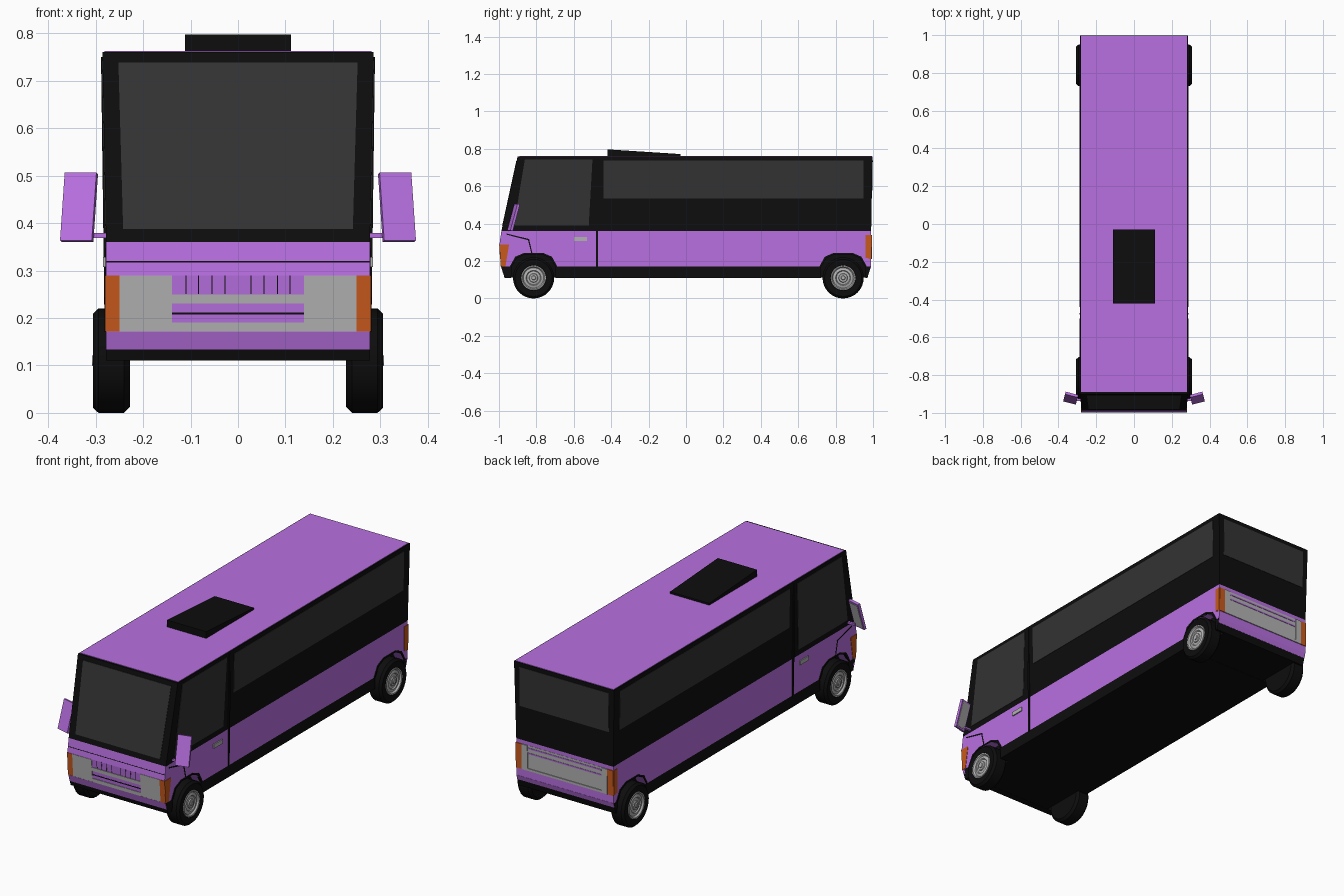
import bpy, bmesh, math
from mathutils import Matrix, Vector

if "Cube" in bpy.data.objects:
    bpy.data.objects.remove(bpy.data.objects["Cube"])


def material(name, r, g, b):
    m = bpy.data.materials.new(name)
    m.diffuse_color = (r, g, b, 1)
    m.use_nodes = True
    m.node_tree.nodes["Principled BSDF"].inputs["Base Color"].default_value = m.diffuse_color
    return m


PURPLE = material("purple_paint", 0.48, 0.16, 0.75)
BLACK = material("black_trim", 0.004, 0.004, 0.004)
GLASS = material("dark_glass", 0.033, 0.033, 0.033)
ORANGE = material("orange_lens", 0.58, 0.10, 0.012)
GREY = material("grey_metal", 0.45, 0.45, 0.45)


def lerp(table, z):
    for (z0, v0), (z1, v1) in zip(table, table[1:]):
        if z <= z1:
            return v0 + (v1 - v0) * (z - z0) / (z1 - z0)
    return table[-1][1]


# Body surface positions as functions of height
def side_x(z): return lerp([(0, 0.278), (0.36, 0.278), (0.77, 0.286)], z)
def front_y(z): return lerp([(0.11, -0.97), (0.17, -0.988), (0.29, -0.997), (0.36, -0.987), (0.76, -0.9)], z)
def rear_y(z): return lerp([(0.11, 0.97), (0.17, 0.988), (0.36, 0.99), (0.76, 0.997)], z)


def finish(bm, name, mat):
    bmesh.ops.recalc_face_normals(bm, faces=bm.faces)
    me = bpy.data.meshes.new(name)
    bm.to_mesh(me)
    bm.free()
    me.materials.append(mat)
    ob = bpy.data.objects.new(name, me)
    bpy.context.collection.objects.link(ob)
    return ob


def solid(name, loops, mat):
    """Prisms, each between two matching point loops."""
    bm = bmesh.new()
    for a, b in loops:
        va, vb = [bm.verts.new(p) for p in a], [bm.verts.new(p) for p in b]
        bm.faces.new(va)
        bm.faces.new(vb[::-1])
        for i in range(len(va)):
            j = (i + 1) % len(va)
            bm.faces.new((va[i], vb[i], vb[j], va[j]))
    return finish(bm, name, mat)


def across(name, yz, mat, half=None):
    """Side profile extruded over the full width."""
    w = [half or side_x(z) for y, z in yz]
    return solid(name, [([(x, y, z) for x, (y, z) in zip(w, yz)],
                         [(-x, y, z) for x, (y, z) in zip(w, yz)])], mat)


def side(name, yz, mat, out=0.002):
    """Thin panel on both body sides."""
    loops = []
    for s in (1, -1):
        loops.append(([(s * (side_x(z) + out), y, z) for y, z in yz],
                      [(s * (side_x(z) - 0.01), y, z) for y, z in yz]))
    return solid(name, loops, mat)


def end(name, rects, mat, surface=front_y, out=0.002):
    """Thin panels (x0, x1, z0, z1) on the front or rear face."""
    s = -1 if surface is front_y else 1
    loops = []
    for x0, x1, z0, z1 in rects:
        xz = [(x0, z0), (x1, z0), (x1, z1), (x0, z1)]
        loops.append(([(x, surface(z) + s * out, z) for x, z in xz],
                      [(x, surface(z) - s * 0.012, z) for x, z in xz]))
    return solid(name, loops, mat)


def rect(y0, y1, z0, z1):
    return [(y0, z0), (y1, z0), (y1, z1), (y0, z1)]


def both(x0, x1, z0, z1):
    return [(x0, x1, z0, z1), (-x1, -x0, z0, z1)]


# Lower body with wheel arch notches, black sills and inner floor
AXLES = (-0.815, 0.84)
ARCH = [(-0.117, 0.17), (-0.09, 0.215), (-0.045, 0.236), (0.045, 0.236), (0.09, 0.215), (0.117, 0.17)]
lower = [(front_y(0.17), 0.17)]
for c in AXLES:
    lower += [(c + y, z) for y, z in ARCH]
lower += [(rear_y(0.17), 0.17), (rear_y(0.36), 0.36), (front_y(0.36), 0.36), (front_y(0.29), 0.29)]
across("lower_body", lower, PURPLE)
f, r = AXLES
across("front_sill", [(-0.97, 0.11), (f - 0.12, 0.11), (f - 0.117, 0.17), (front_y(0.17), 0.17)], BLACK)
across("middle_sill", rect(f + 0.117, r - 0.117, 0.11, 0.17), BLACK)
across("rear_sill", [(r + 0.12, 0.11), (0.97, 0.11), (rear_y(0.17), 0.17), (r + 0.117, 0.17)], BLACK)
across("floor_core", rect(-0.965, 0.965, 0.111, 0.35), BLACK, 0.225)

# Black arch lips
for tag, c in zip(("front", "rear"), AXLES):
    rim = [(c + y, z) for y, z in ARCH]
    lip = [(c + y * 1.09, z + (0.008 if z > 0.18 else 0)) for y, z in ARCH]
    side(tag + "_arch_lip", rim + lip[::-1], BLACK, 0.003)

# Upper cabin, roof and hatch
across("upper_cabin", [(front_y(0.36), 0.36), (rear_y(0.36), 0.36), (rear_y(0.76), 0.76), (front_y(0.76), 0.76)], BLACK)
across("roof_panel", rect(-0.89, 0.994, 0.75, 0.762), PURPLE, 0.281)
across("roof_hatch", [(-0.42, 0.755), (-0.03, 0.755), (-0.03, 0.772), (-0.42, 0.797)], BLACK, 0.112)

# Windows
side("cab_side_window", [(-0.92, 0.39), (-0.52, 0.39), (-0.5, 0.742), (-0.862, 0.742)], GLASS)
side("long_side_window", rect(-0.44, 0.948, 0.535, 0.738), GLASS)
loop = [(-0.242, 0.387), (0.242, 0.387), (0.252, 0.738), (-0.252, 0.738)]
solid("windscreen", [([(x, front_y(z) - 0.002, z) for x, z in loop],
                      [(x, front_y(z) + 0.01, z) for x, z in loop])], GLASS)
end("rear_window", [(-0.255, 0.255, 0.535, 0.738)], GLASS, rear_y)

# Door gap, crease and handle
side("door_gap", rect(-0.48, -0.47, 0.165, 0.75), BLACK, 0.003)
side("door_crease_top", [(-0.96, 0.347), (-0.96, 0.341), (-0.845, 0.312), (-0.84, 0.318)], BLACK, 0.001)
side("door_crease_front", [(-0.845, 0.314), (-0.827, 0.24), (-0.821, 0.24), (-0.839, 0.318)], BLACK, 0.001)
side("door_handle", rect(-0.6, -0.53, 0.307, 0.328), GREY, 0.006)

# Front face: lamps, grille, bumper
end("front_bumper", [(-0.278, 0.278, 0.134, 0.17)], PURPLE, out=0.001)
end("front_hood_crease", [(-0.277, 0.277, 0.317, 0.320)], BLACK, out=0.0005)
end("headlights", both(0.139, 0.25, 0.171, 0.289), GREY)
end("front_indicators", both(0.25, 0.279, 0.171, 0.289), ORANGE)
side("front_indicator_sides", [(-0.99, 0.172), (-0.965, 0.172), (-0.946, 0.289), (-0.997, 0.289)], ORANGE)
end("grille_bars", [(-0.139, 0.139, 0.171, 0.19), (-0.139, 0.139, 0.23, 0.249)], GREY, out=0.003)
end("grille_gap", [(-0.139, 0.139, 0.207, 0.212)], BLACK, out=0.001)
end("grille_slits", [(x - 0.001, x + 0.001, 0.25, 0.29)
                     for x in (-0.11, -0.083, -0.055, -0.027, 0.027, 0.055, 0.083, 0.11)], BLACK, out=0.001)

# Rear face: lamps, grey panel, bumper
end("rear_bumper", [(-0.278, 0.278, 0.145, 0.17)], PURPLE, rear_y, 0.001)
end("rear_panel", [(-0.245, 0.245, 0.21, 0.34)], GREY, rear_y, 0.001)
end("rear_panel_bars", [(-0.21, 0.21, 0.296, 0.303), (-0.21, 0.21, 0.322, 0.329)], PURPLE, rear_y, 0.003)
end("rear_panel_frame", both(0.212, 0.245, 0.21, 0.34) + [(-0.212, 0.212, 0.21, 0.222)], GREY, rear_y, 0.005)
end("rear_indicators", both(0.245, 0.279, 0.21, 0.34), ORANGE, rear_y, 0.004)
side("rear_indicator_sides", rect(0.96, 0.99, 0.215, 0.34), ORANGE)


# Mirrors: tilted purple housing, grey glass facing back, black stem
def box(name, size, mat, matrix):
    bm = bmesh.new()
    bmesh.ops.create_cube(bm, size=1)
    bmesh.ops.scale(bm, vec=size, verts=bm.verts)
    bmesh.ops.transform(bm, matrix=matrix, verts=bm.verts)
    return finish(bm, name, mat)


for tag, s in (("right", 1), ("left", -1)):
    pose = (Matrix.Translation((s * 0.335, -0.922, 0.433)) @ Matrix.Rotation(s * 0.25, 4, 'Z')
            @ Matrix.Rotation(-0.27, 4, 'X'))
    box(tag + "_mirror_housing", (0.069, 0.014, 0.148), PURPLE, pose)
    box(tag + "_mirror_glass", (0.055, 0.004, 0.13), GREY, pose @ Matrix.Translation((0, 0.0065, 0)))
    box(tag + "_mirror_stem", (0.05, 0.012, 0.01), PURPLE, Matrix.Translation((s * 0.29, -0.93, 0.374)))


# Wheels: lathed tyre and ringed rim
def lathe(name, profile, centre, flip, mat):
    bm = bmesh.new()
    verts = [bm.verts.new((x, 0, rad)) for x, rad in profile]
    edges = [bm.edges.new(p) for p in zip(verts, verts[1:])]
    bmesh.ops.spin(bm, geom=verts + edges, axis=(1, 0, 0), cent=(0, 0, 0),
                   angle=math.tau, steps=32, use_duplicate=False)
    bmesh.ops.remove_doubles(bm, verts=bm.verts, dist=1e-5)
    bmesh.ops.scale(bm, vec=(flip, 1, 1), verts=bm.verts)
    bmesh.ops.translate(bm, vec=Vector(centre), verts=bm.verts)
    ob = finish(bm, name, mat)
    bpy.ops.object.select_all(action='DESELECT')
    ob.select_set(True)
    bpy.context.view_layer.objects.active = ob
    bpy.ops.object.shade_smooth_by_angle(angle=math.radians(30))


TYRE = [(0.228, 0), (0.228, 0.098), (0.24, 0.11), (0.294, 0.11), (0.306, 0.099), (0.304, 0.068), (0.295, 0.063)]
RIM = [(0.29, 0.068), (0.306, 0.066), (0.306, 0.06), (0.298, 0.054), (0.302, 0.04), (0.297, 0.036),
       (0.299, 0.024), (0.304, 0.022), (0.304, 0.012), (0.308, 0.01), (0.308, 0)]
for end_tag, c in zip(("front", "rear"), AXLES):
    for tag, s in (("right", 1), ("left", -1)):
        lathe(f"{end_tag}_{tag}_tyre", TYRE, (0, c, 0.11), s, BLACK)
        lathe(f"{end_tag}_{tag}_rim", RIM, (0, c, 0.11), s, GREY)
